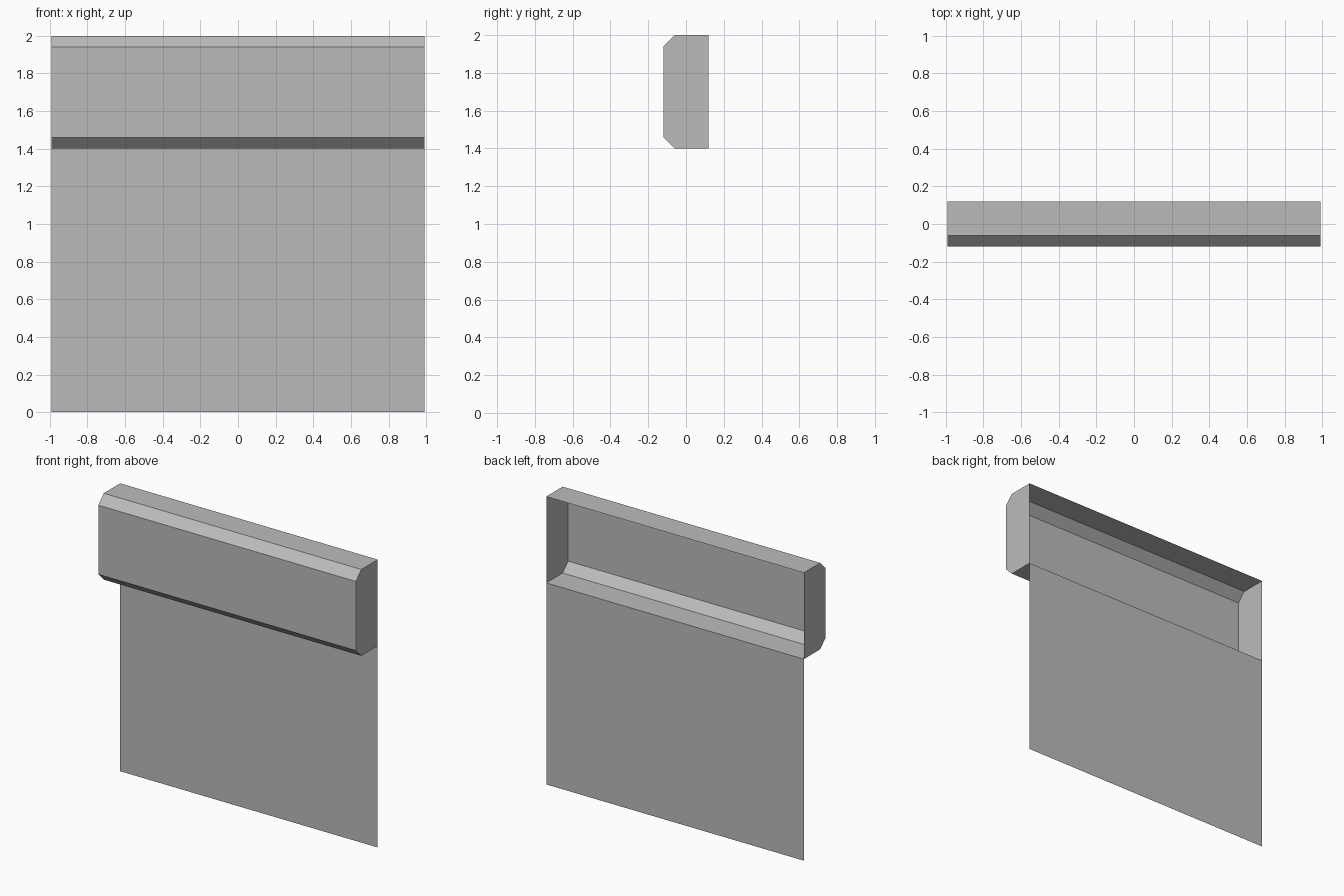
import bpy
import bmesh

HALF_W = 0.99    # half the width
BACK = 0.12      # back plane, front plane is -BACK
LEDGE = 1.4      # underside of the hollow upper housing
TOP = 2.0
CHAMFER = 0.06

cube = bpy.data.objects.get("Cube")
if cube:
    bpy.data.objects.remove(cube, do_unlink=True)

grey = bpy.data.materials.new("plain_grey")
grey.use_nodes = True
grey.diffuse_color = (0.5, 0.5, 0.5, 1)
grey.node_tree.nodes["Principled BSDF"].inputs["Base Color"].default_value = (0.5, 0.5, 0.5, 1)


def sheet(name, profile, capped=False):
    """Sweep a (y, z) profile across the width as a thin sheet, with optional end caps."""
    bm = bmesh.new()
    left, right = ([bm.verts.new((x, y, z)) for y, z in profile]
                   for x in (-HALF_W, HALF_W))
    for i in range(len(profile) - 1):
        bm.faces.new((left[i], right[i], right[i + 1], left[i + 1]))
    if capped:
        bm.faces.new(left[::-1])
        bm.faces.new(right)
        bmesh.ops.recalc_face_normals(bm, faces=bm.faces)
    mesh = bpy.data.meshes.new(name)
    bm.to_mesh(mesh)
    bm.free()
    mesh.materials.append(grey)
    obj = bpy.data.objects.new(name, mesh)
    bpy.context.collection.objects.link(obj)
    return obj


# Flat lower wall on the back plane
sheet("lower_wall", [(BACK, 0), (BACK, LEDGE)])

# Chamfered upper housing, open at the back
sheet("upper_housing", [
    (BACK, LEDGE),
    (-BACK + CHAMFER, LEDGE),
    (-BACK, LEDGE + CHAMFER),
    (-BACK, TOP - CHAMFER),
    (-BACK + CHAMFER, TOP),
    (BACK, TOP),
], capped=True)
